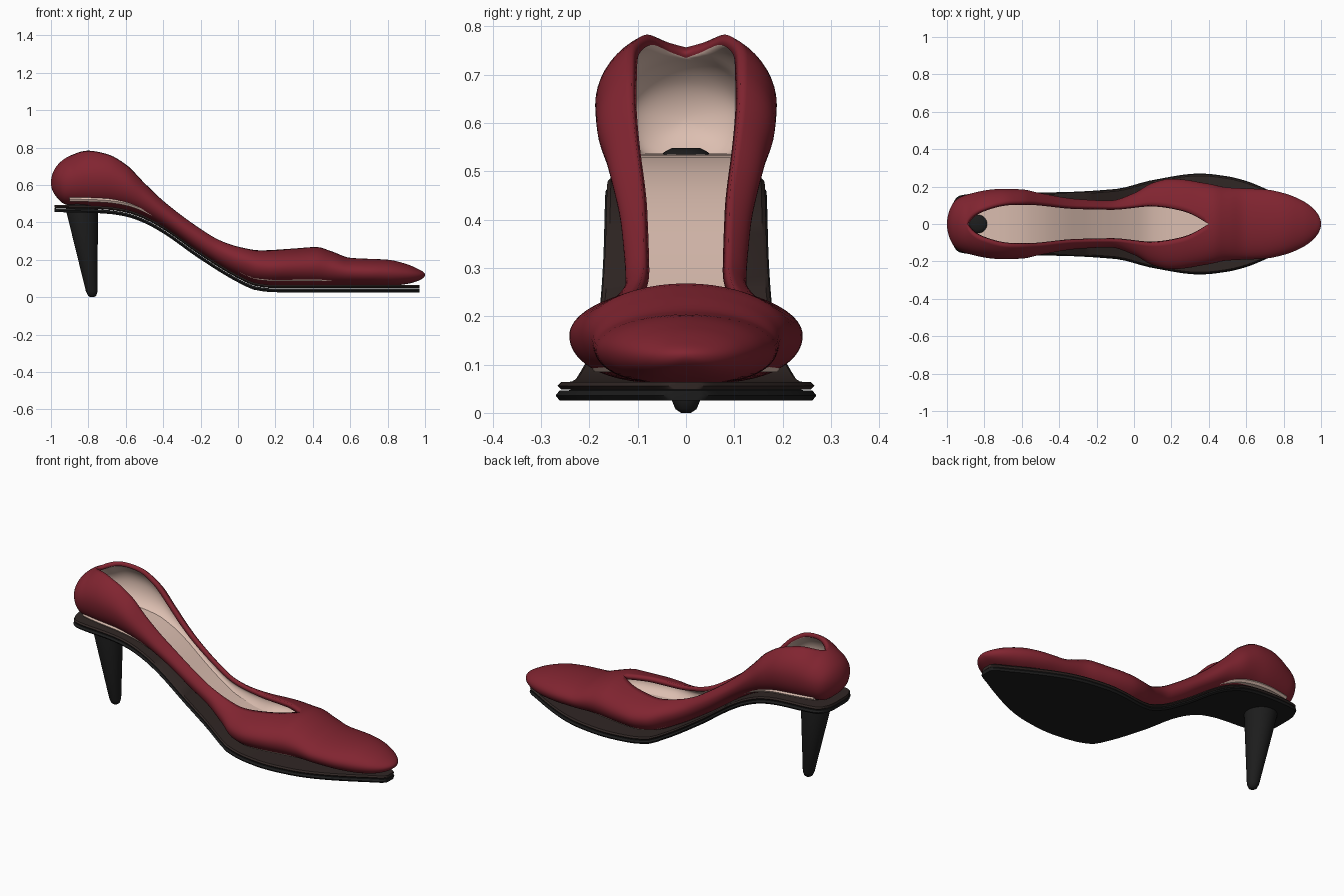
import bpy
import bmesh
import math

if "Cube" in bpy.data.objects:
    bpy.data.objects.remove(bpy.data.objects["Cube"], do_unlink=True)


def material(name, color):
    mat = bpy.data.materials.new(name)
    mat.use_nodes = True
    mat.diffuse_color = (*color, 1)
    node = next(n for n in mat.node_tree.nodes if n.type == "BSDF_PRINCIPLED")
    node.inputs["Base Color"].default_value = (*color, 1)
    node.inputs["Roughness"].default_value = 0.6
    return mat


red = material("deep red leather", (0.22, 0.018, 0.03))
beige = material("beige lining", (0.72, 0.52, 0.44))
black = material("black rubber", (0.012, 0.012, 0.012))
brown = material("dark brown welt", (0.03, 0.02, 0.018))


def profile(keys):
    """Smooth curve through (x, value) keys, with rounded ends."""
    start, end = keys[0][0], keys[-1][0]

    def angle(x):
        t = (2 * x - start - end) / (end - start)
        return math.acos(-max(-1, min(1, t)))

    us = [angle(k[0]) for k in keys]
    vs = [k[1] for k in keys]
    secants = [(vs[i + 1] - vs[i]) / (us[i + 1] - us[i]) for i in range(len(us) - 1)]
    slopes = [secants[0]]
    for a, b in zip(secants, secants[1:]):
        slopes.append(2 * a * b / (a + b) if a * b > 0 else 0)
    slopes.append(secants[-1])

    def evaluate(x):
        u = angle(x)
        i = 0
        while i < len(us) - 2 and u > us[i + 1]:
            i += 1
        h = us[i + 1] - us[i]
        t = (u - us[i]) / h
        ease = t * t * (3 - 2 * t)
        return (vs[i] + (vs[i + 1] - vs[i]) * ease
                + h * slopes[i] * t * (1 - t) ** 2
                - h * slopes[i + 1] * t * t * (1 - t))

    return evaluate


def stations(start, end, count):
    mid, half = (start + end) / 2, (end - start) / 2
    return [mid - half * math.cos(math.pi * i / count) for i in range(count + 1)]


def loft(name, rings, mats, closed=True, sharp=40):
    """Skin a row of equal-length rings."""
    bm = bmesh.new()
    rows = [[bm.verts.new(p) for p in ring] for ring in rings]
    size = len(rows[0])
    for a, b in zip(rows, rows[1:]):
        for j in range(size if closed else size - 1):
            k = (j + 1) % size
            bm.faces.new((a[j], a[k], b[k], b[j]))
    if closed:
        bm.faces.new(rows[0])
        bm.faces.new(rows[-1])
    bmesh.ops.remove_doubles(bm, verts=bm.verts, dist=0.0002)
    if closed:
        bmesh.ops.recalc_face_normals(bm, faces=bm.faces)
    mesh = bpy.data.meshes.new(name)
    bm.to_mesh(mesh)
    bm.free()
    obj = bpy.data.objects.new(name, mesh)
    bpy.context.collection.objects.link(obj)
    for mat in mats:
        mesh.materials.append(mat)
    bpy.ops.object.select_all(action="DESELECT")
    obj.select_set(True)
    bpy.context.view_layer.objects.active = obj
    bpy.ops.object.shade_smooth_by_angle(angle=math.radians(sharp))
    return obj


# Side and plan curves of the shoe
arch = [(-0.8, 0.485), (-0.7, 0.48), (-0.6, 0.465), (-0.5, 0.43), (-0.4, 0.375),
        (-0.2, 0.235), (0, 0.113), (0.1, 0.07), (0.2, 0.06), (0.8, 0.06)]
sole_height = profile([(-0.98, 0.49)] + arch + [(0.97, 0.06)])
upper_base = profile([(-1, 0.61), (-0.97, 0.535), (-0.92, 0.495)] + arch
                     + [(0.9, 0.07), (0.97, 0.09), (1, 0.12)])
upper_top = profile([(-1, 0.61), (-0.97, 0.7), (-0.9, 0.755), (-0.8, 0.783),
                     (-0.7, 0.765), (-0.6, 0.71), (-0.5, 0.61), (-0.4, 0.515),
                     (-0.2, 0.365), (-0.1, 0.305), (0, 0.27), (0.12, 0.25),
                     (0.3, 0.26), (0.42, 0.268), (0.5, 0.245), (0.6, 0.21),
                     (0.8, 0.2), (0.9, 0.177), (0.97, 0.147), (1, 0.12)])
upper_width = profile([(-1, 0), (-0.95, 0.13), (-0.9, 0.155), (-0.7, 0.188),
                       (-0.6, 0.185), (-0.5, 0.165), (-0.3, 0.133), (-0.13, 0.125),
                       (0, 0.165), (0.1, 0.22), (0.2, 0.242), (0.4, 0.215),
                       (0.5, 0.195), (0.7, 0.185), (0.8, 0.165), (0.9, 0.125), (1, 0)])
opening = profile([(-0.89, 0), (-0.8, 0.08), (-0.65, 0.113), (-0.55, 0.112),
                   (-0.3, 0.09), (-0.1, 0.088), (0.08, 0.1), (0.25, 0.075),
                   (0.36, 0.025), (0.385, 0)])
sole_width = profile([(-0.98, 0.05), (-0.93, 0.152), (-0.8, 0.165), (-0.4, 0.17),
                      (-0.1, 0.187), (0.1, 0.235), (0.35, 0.27), (0.5, 0.255),
                      (0.6, 0.23), (0.7, 0.19), (0.8, 0.14), (0.9, 0.085), (0.97, 0.03)])


def upper_ring(x, segments=48):
    width, low, high = upper_width(x), upper_base(x), upper_top(x)
    gap = opening(x) if -0.89 < x < 0.385 else 0
    reach = math.pi - (math.asin(min(0.95, gap / width)) if width > 0 else 0)
    ring = []
    for j in range(segments + 1):
        t = reach * (2 * j / segments - 1)
        side = abs(math.sin(t))
        if abs(t) < math.pi / 2:
            side **= 0.7
        y = math.copysign(width * side, t)
        rise = (1 - math.cos(t)) / (1 - math.cos(reach))
        ring.append((x, y, low + (high - low) * rise))
    return ring


# Leather upper with a lined inside
upper = loft("upper", [upper_ring(x) for x in stations(-1, 1, 130)],
             [red, beige], closed=False, sharp=60)
shell = upper.modifiers.new("lining", "SOLIDIFY")
shell.thickness = 0.024
shell.offset = -1
shell.material_offset = 1
shell.material_offset_rim = 0


def plate(name, start, end, width, low, high, mat):
    """Thin plate that follows the arch, with a bevelled edge."""
    rings = []
    for x in stations(start, end, 70):
        w, z = width(x), sole_height(x)
        mid = (low + high) / 2
        half = [(w - 0.008, low), (w, mid), (w - 0.008, high)]
        ring = [(x, y, z + d) for y, d in half]
        ring += [(x, -y, z + d) for y, d in reversed(half)]
        rings.append(ring)
    return loft(name, rings, [mat])


# Sole layers and inner footbed
plate("welt", -0.98, 0.97, lambda x: sole_width(x) - 0.004, -0.012, 0.004, brown)
plate("outsole", -0.98, 0.97, sole_width, -0.034, -0.014, black)
plate("insole", -0.9, 0.8, lambda x: 0.82 * upper_width(x), 0.025, 0.05, beige)

# Tapered heel with a rounded tip, its upper end showing through the insole
heel_rings = []
for z, centre, radius in [(0, -0.78, 0.01), (0.008, -0.78, 0.022), (0.03, -0.782, 0.031),
                          (0.47, -0.835, 0.086), (0.5, -0.835, 0.08),
                          (0.54, -0.835, 0.045), (0.548, -0.835, 0.03)]:
    angles = [math.tau * i / 32 for i in range(32)]
    heel_rings.append([(centre + radius * math.cos(a), radius * math.sin(a), z) for a in angles])
loft("heel", heel_rings, [black])
